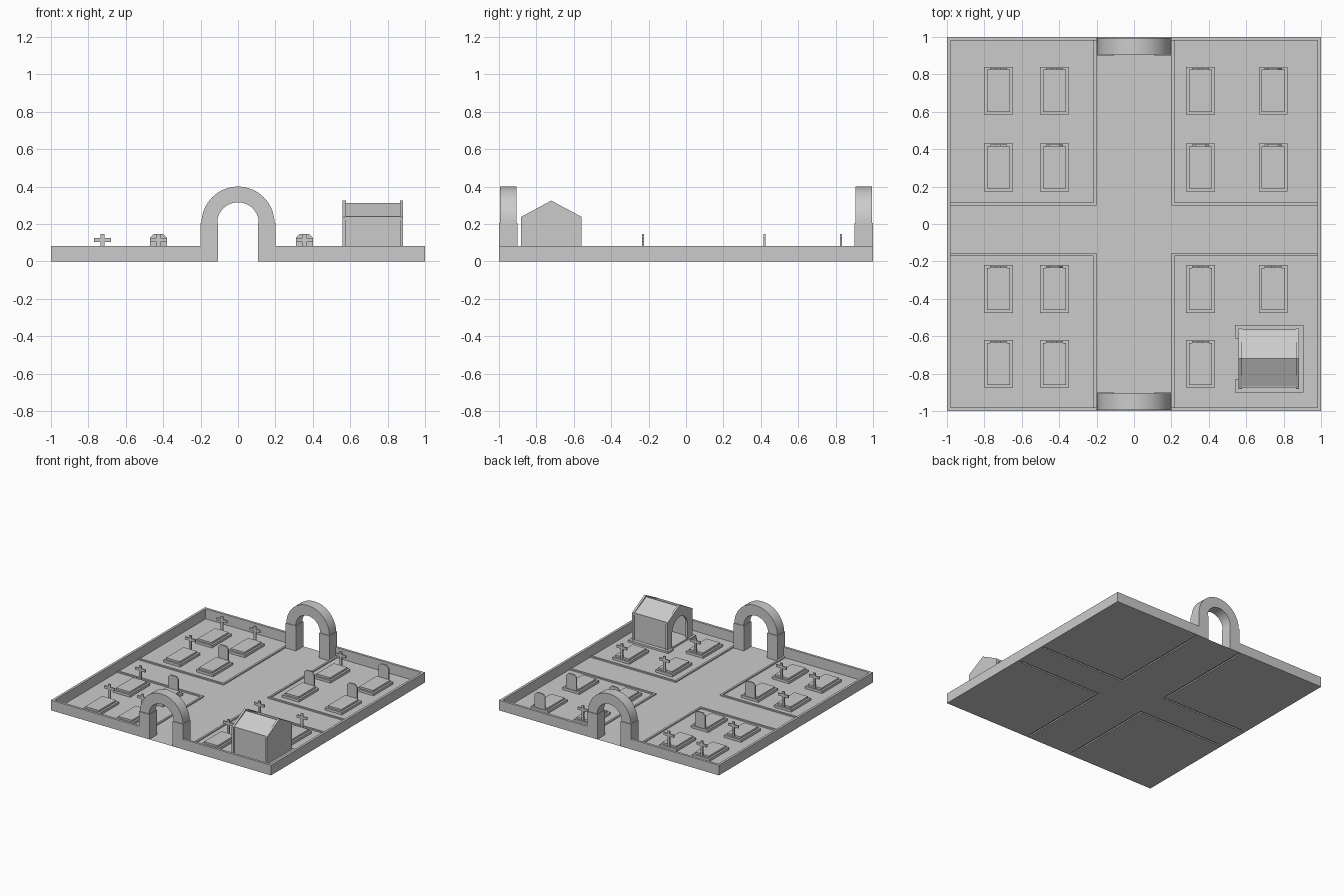
import bpy, bmesh, math
from mathutils import Vector

old = bpy.data.objects.get("Cube")
if old:
    bpy.data.objects.remove(old, do_unlink=True)

STONE = bpy.data.materials.new("grey_stone")
STONE.use_nodes = True
STONE.diffuse_color = (0.6, 0.6, 0.6, 1)
bsdf = next(n for n in STONE.node_tree.nodes if n.type == 'BSDF_PRINCIPLED')
bsdf.inputs["Base Color"].default_value = (0.6, 0.6, 0.6, 1)
bsdf.inputs["Roughness"].default_value = 0.8


def finish(name, bm, smooth=False):
    mesh = bpy.data.meshes.new(name)
    bmesh.ops.recalc_face_normals(bm, faces=bm.faces)
    bm.to_mesh(mesh)
    bm.free()
    mesh.materials.append(STONE)
    obj = bpy.data.objects.new(name, mesh)
    bpy.context.collection.objects.link(obj)
    if smooth:
        bpy.ops.object.select_all(action='DESELECT')
        obj.select_set(True)
        bpy.context.view_layer.objects.active = obj
        bpy.ops.object.shade_smooth_by_angle(angle=math.radians(30))
    return obj


def add_prism(bm, points, axis, start, end):
    """Extrude a 2D outline along x (outline is y,z) or y (outline is x,z)."""
    def place(p):
        return Vector((start, p[0], p[1])) if axis == 'x' else Vector((p[0], start, p[1]))
    face = bm.faces.new([bm.verts.new(place(p)) for p in points])
    out = bmesh.ops.extrude_face_region(bm, geom=[face])
    step = Vector((end - start, 0, 0)) if axis == 'x' else Vector((0, end - start, 0))
    bmesh.ops.translate(bm, vec=step, verts=[v for v in out["geom"] if isinstance(v, bmesh.types.BMVert)])


def add_box(bm, x0, x1, y0, y1, z0, z1):
    add_prism(bm, [(x0, z0), (x1, z0), (x1, z1), (x0, z1)], 'y', y0, y1)


def arc(cx, cz, r, start, end, n):
    angles = [math.radians(start + (end - start) * i / n) for i in range(n + 1)]
    return [(cx + r * math.cos(a), cz + r * math.sin(a)) for a in angles]


# Ground sheet, with the plot kerbs pressed up out of it
PATH_X, PATH_BACK, PATH_FRONT, KERB = 0.2, 0.1, -0.155, 0.016
xs = [-1, -0.98, -PATH_X - KERB, -PATH_X, PATH_X, PATH_X + KERB, 0.98, 1]
ys = [-1, -0.98, PATH_FRONT - KERB, PATH_FRONT, PATH_BACK, PATH_BACK + KERB, 0.98, 1]
bm = bmesh.new()
grid = [[bm.verts.new((x, y, 0)) for y in ys] for x in xs]
kerb_faces = []
for i in range(len(xs) - 1):
    for j in range(len(ys) - 1):
        face = bm.faces.new((grid[i][j], grid[i + 1][j], grid[i + 1][j + 1], grid[i][j + 1]))
        in_plot = i in (1, 2, 4, 5) and j in (1, 2, 4, 5)
        if in_plot and (i in (2, 4) or j in (2, 4)):
            kerb_faces.append(face)
out = bmesh.ops.extrude_face_region(bm, geom=kerb_faces)
bmesh.ops.translate(bm, vec=(0, 0, 0.01), verts=[v for v in out["geom"] if isinstance(v, bmesh.types.BMVert)])
bmesh.ops.delete(bm, geom=[f for f in kerb_faces if f.is_valid], context='FACES_ONLY')
ground = finish("ground", bm)

# Boundary wall, open at both gates
WALL_H = 0.083
bm = bmesh.new()
for s in (-1, 1):
    add_box(bm, s * 0.98, s, -1, 1, 0, WALL_H)
    for t in (-1, 1):
        add_box(bm, s * 0.195, s * 0.98, t * 0.98, t, 0, WALL_H)
finish("boundary_wall", bm)

# Gate arches on pillars
SPRING = 0.205
for side, s in (("front", -1), ("back", 1)):
    bm = bmesh.new()
    for t in (-1, 1):
        add_box(bm, t * 0.106, t * 0.2, s * 0.902, s, 0, SPRING)
    finish(side + "_gate_pillars", bm)
    bm = bmesh.new()
    ring = arc(0, SPRING, 0.195, 0, 180, 32) + arc(0, SPRING, 0.111, 180, 0, 32)
    add_prism(bm, ring, 'y', s * 0.907, s * 0.995)
    finish(side + "_gate_arch", bm, smooth=True)

# Graves: stepped slab with a cross or a headstone at the back end
COLUMNS = (-0.725, -0.425, 0.355, 0.745)
ROWS = (0.84, 0.43, -0.22, -0.62)
HEADSTONES = {(1, 1), (3, 0), (2, 1), (3, 1), (1, 2)}
for r, back in enumerate(ROWS):
    for c, x in enumerate(COLUMNS):
        if (c, r) == (3, 3):
            continue  # the mausoleum stands here
        tag = f"_{r + 1}_{c + 1}"
        bm = bmesh.new()
        add_box(bm, x - 0.077, x + 0.077, back - 0.255, back, 0, 0.02)
        add_box(bm, x - 0.062, x + 0.062, back - 0.24, back - 0.015, 0.02, 0.035)
        finish("grave_slab" + tag, bm)
        bm = bmesh.new()
        y0, y1 = back - 0.016, back - 0.005
        if (c, r) in HEADSTONES:
            half = [(0.046, 0), (0.046, 0.125), (0.026, 0.146)]
            outline = [(x + a, z) for a, z in half] + [(x - a, z) for a, z in reversed(half)]
            add_prism(bm, outline, 'y', y0, y1)
            finish("headstone" + tag, bm)
        else:
            half = [(0.01, 0), (0.01, 0.104), (0.046, 0.104), (0.046, 0.125), (0.01, 0.125), (0.01, 0.147)]
            outline = [(x + a, z) for a, z in half] + [(x - a, z) for a, z in reversed(half)]
            add_prism(bm, outline, 'y', y0, y1)
            finish("grave_cross" + tag, bm)

# Mausoleum plinth, notched in front of the doorway
MID = -0.72
bm = bmesh.new()
add_box(bm, 0.56, 0.905, MID - 0.18, MID + 0.18, 0, 0.015)
for s in (-1, 1):
    add_box(bm, 0.54, 0.56, MID + s * 0.108, MID + s * 0.18, 0, 0.015)
finish("mausoleum_plinth", bm)

# Gable walls, the left one with an arched doorway
EAVE, PEAK, HALF = 0.238, 0.325, 0.162
top = [(MID + HALF, 0), (MID + HALF, EAVE), (MID, PEAK), (MID - HALF, EAVE), (MID - HALF, 0)]
bm = bmesh.new()
add_prism(bm, top, 'x', 0.865, 0.882)
finish("mausoleum_rear_gable", bm)
bm = bmesh.new()
door = [(MID - 0.1, 0)] + arc(MID, 0.13, 0.1, 180, 0, 16) + [(MID + 0.1, 0)]
add_prism(bm, top + door, 'x', 0.56, 0.577)
finish("mausoleum_door_gable", bm)

# Side walls with eave ledges
bm = bmesh.new()
for s in (-1, 1):
    add_box(bm, 0.577, 0.865, MID + s * 0.13, MID + s * 0.15, 0, 0.225)
    add_box(bm, 0.577, 0.865, MID + s * 0.13, MID + s * 0.158, 0.222, 0.24)
finish("mausoleum_side_walls", bm)

# Pitched roof set between the gables
bm = bmesh.new()
roof = [(MID - 0.158, 0.236), (MID, 0.312), (MID + 0.158, 0.236),
        (MID + 0.145, 0.222), (MID, 0.292), (MID - 0.145, 0.222)]
add_prism(bm, roof, 'x', 0.577, 0.865)
finish("mausoleum_roof", bm)
